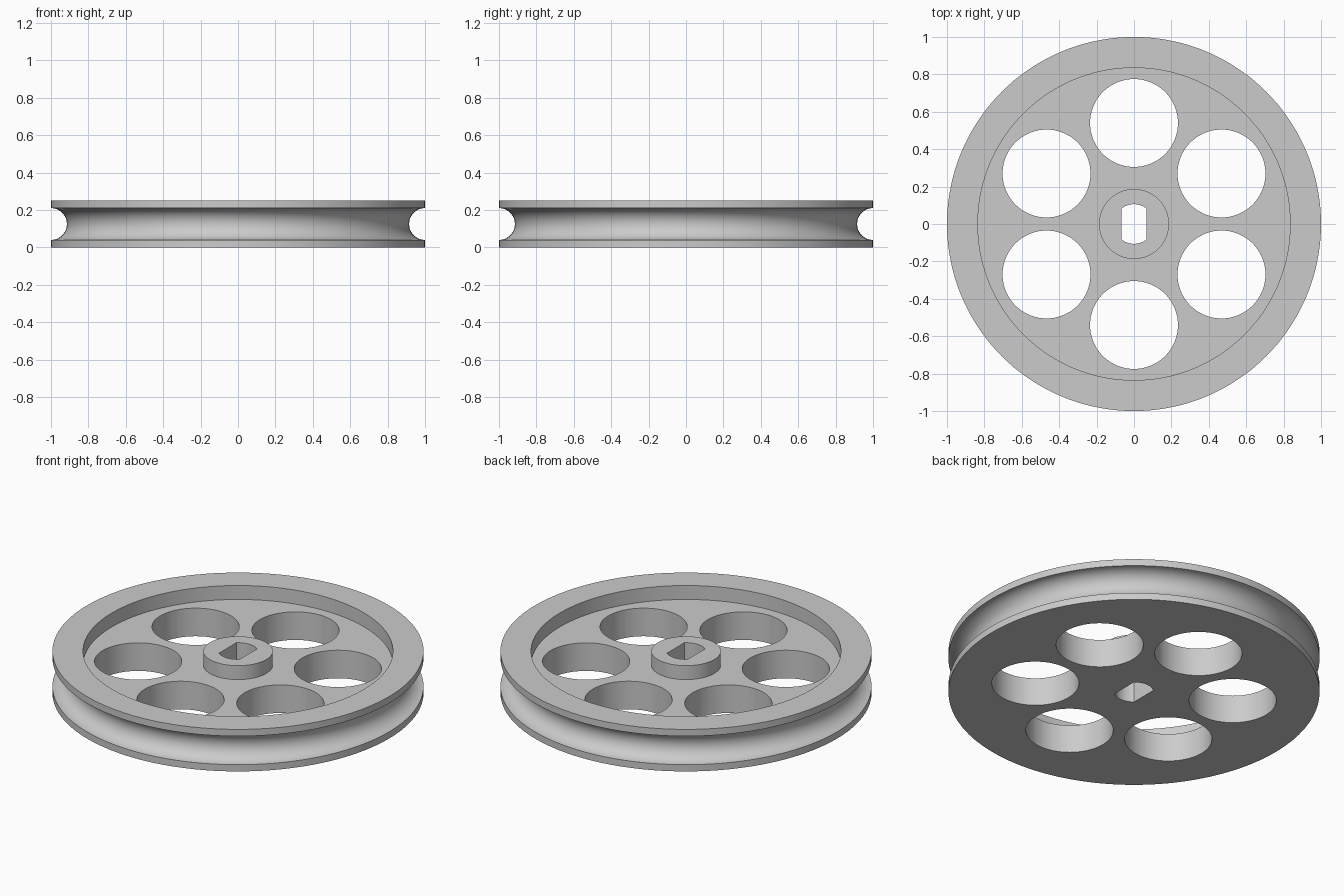
import bpy, bmesh, math
from mathutils import Matrix

cube = bpy.data.objects.get("Cube")
if cube:
    bpy.data.objects.remove(cube, do_unlink=True)

HEIGHT = 0.25
WEB_TOP = 0.167
RIM_INNER = 0.835
HUB_RADIUS = 0.187
GROOVE = 0.085
HOLE_RADIUS, HOLE_RING = 0.235, 0.54
BORE_RADIUS, BORE_FLAT = 0.106, 0.068

grey = bpy.data.materials.new("plain grey")
grey.use_nodes = True
colour = (0.6, 0.6, 0.6, 1)
grey.diffuse_color = colour
grey.node_tree.nodes["Principled BSDF"].inputs["Base Color"].default_value = colour


def make_object(name, bm):
    bmesh.ops.recalc_face_normals(bm, faces=bm.faces)
    mesh = bpy.data.meshes.new(name)
    bm.to_mesh(mesh)
    bm.free()
    mesh.materials.append(grey)
    obj = bpy.data.objects.new(name, mesh)
    bpy.context.collection.objects.link(obj)
    return obj


def add_cylinder(bm, radius, x, y):
    return bmesh.ops.create_cone(
        bm, cap_ends=True, segments=72, radius1=radius, radius2=radius,
        depth=1, matrix=Matrix.Translation((x, y, HEIGHT / 2)))["verts"]


# Wheel body: half section with a round rope groove, turned about z
mid = HEIGHT / 2
profile = [(0, 0), (1, 0)]
for i in range(25):
    a = math.pi * i / 24
    profile.append((1 - GROOVE * math.sin(a), mid - GROOVE * math.cos(a)))
profile += [(1, HEIGHT), (RIM_INNER, HEIGHT), (RIM_INNER, WEB_TOP),
            (HUB_RADIUS, WEB_TOP), (HUB_RADIUS, HEIGHT), (0, HEIGHT)]

bm = bmesh.new()
verts = [bm.verts.new((r, 0, z)) for r, z in profile]
edges = [bm.edges.new(pair) for pair in zip(verts, verts[1:])]
bmesh.ops.spin(bm, geom=verts + edges, cent=(0, 0, 0), axis=(0, 0, 1),
               angle=math.tau, steps=144, use_merge=True)
bmesh.ops.remove_doubles(bm, verts=bm.verts, dist=0.0001)
wheel = make_object("pulley_wheel", bm)

# Cutter: six round holes and a shaft bore with two flats
bm = bmesh.new()
for i in range(6):
    a = math.radians(90 + 60 * i)
    add_cylinder(bm, HOLE_RADIUS, HOLE_RING * math.cos(a), HOLE_RING * math.sin(a))
for v in add_cylinder(bm, BORE_RADIUS, 0, 0):
    if abs(v.co.x) > BORE_FLAT:
        # slide along the circle to the flat, so the arcs stay round
        v.co.x = math.copysign(BORE_FLAT, v.co.x)
        v.co.y = math.copysign(math.sqrt(BORE_RADIUS ** 2 - BORE_FLAT ** 2), v.co.y)
bmesh.ops.remove_doubles(bm, verts=bm.verts, dist=0.0001)
cutter = make_object("hole_cutter", bm)
cutter.hide_render = True

cut = wheel.modifiers.new("holes", 'BOOLEAN')
cut.operation = 'DIFFERENCE'
cut.solver = 'EXACT'
cut.object = cutter

bpy.ops.object.select_all(action='DESELECT')
wheel.select_set(True)
bpy.context.view_layer.objects.active = wheel
bpy.ops.object.modifier_apply(modifier=cut.name)
bpy.data.objects.remove(cutter, do_unlink=True)
bpy.ops.object.shade_smooth_by_angle(angle=math.radians(30))
